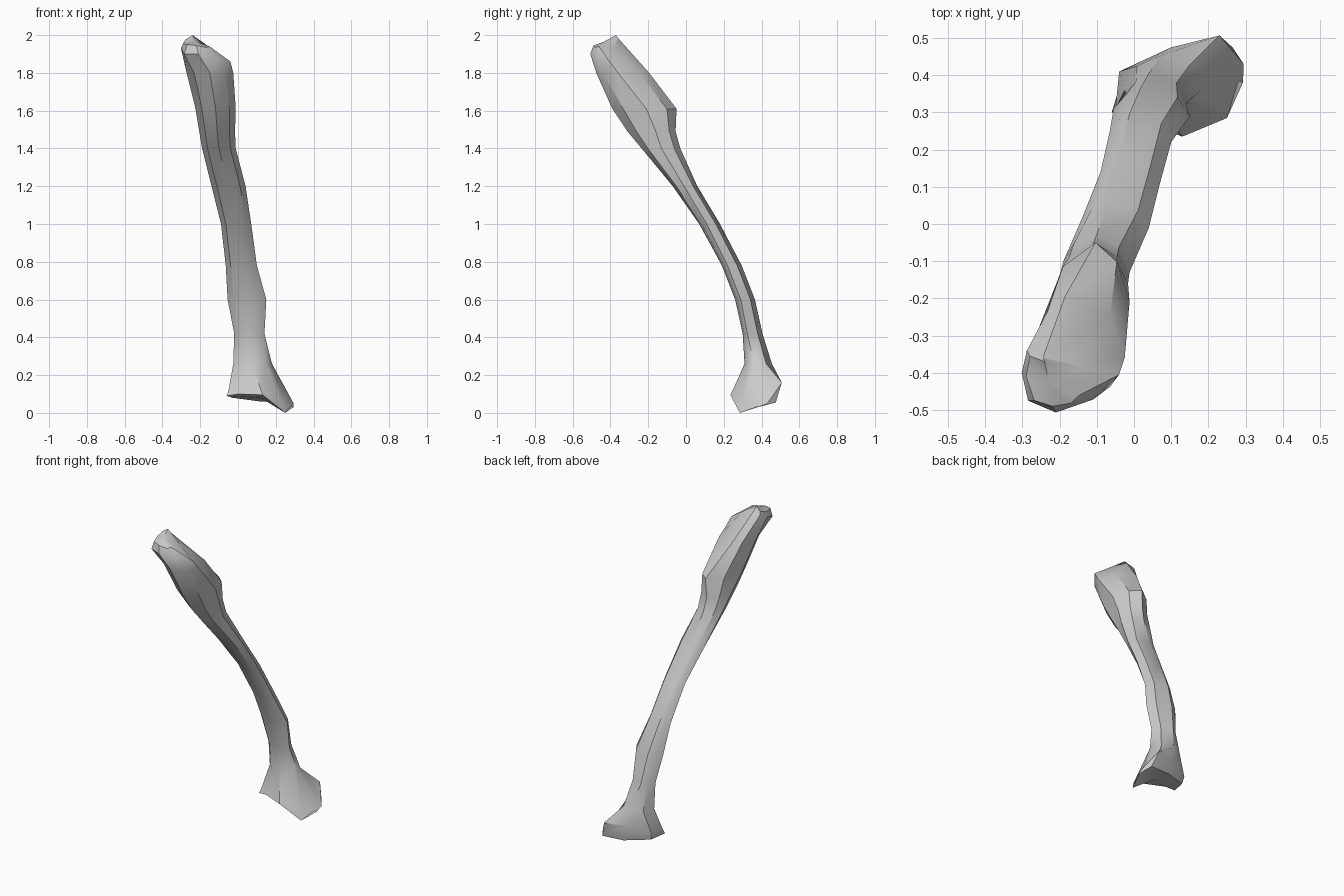
import bpy, bmesh
from mathutils import Vector

# Every ring has eight points, ordered E, NE, N, NW, W, SW, S, SE
lower_rim = [(.293, .38, .03), (.265, .475, .055), (.12, .465, .06), (-.03, .40, .08),
             (-.06, .30, .09), (.0, .285, .10), (.13, .235, .095), (.25, .285, .0)]
upper_rim = [(.295, .43, .05), (.23, .507, .16), (.10, .475, .16), (-.04, .41, .125),
             (-.05, .31, .12), (.0, .295, .13), (.12, .25, .125), (.245, .29, .035)]
head_rim = [(-.04, -.405, 1.86), (-.135, -.385, 1.925), (-.245, -.36, 1.985), (-.288, -.34, 1.955),
            (-.302, -.40, 1.93), (-.285, -.475, 1.90), (-.21, -.507, 1.90), (-.11, -.472, 1.875)]
head_top = [(-.15, -.462, 1.94), (-.205, -.43, 1.958), (-.24, -.37, 2.0), (-.28, -.355, 1.975),
            (-.29, -.41, 1.955), (-.268, -.475, 1.95), (-.22, -.49, 1.945), (-.17, -.482, 1.935)]

# Shaft sections: z, x min, x max, y front, y back, y of left edge, y of right edge,
# sideways shift of the back ridge
shaft = [(.26, -.025, .18, .31, .455, .36, .36, 0),
         (.42, -.02, .14, .30, .405, .34, .325, -.02),
         (.60, -.055, .15, .26, .365, .31, .29, -.03),
         (.78, -.065, .10, .19, .295, .25, .22, -.03),
         (1.0, -.09, .07, .07, .18, .14, .11, -.03),
         (1.2, -.14, .04, -.07, .06, .015, -.01, -.02),
         (1.4, -.19, -.012, -.235, -.03, -.10, -.13, 0),
         (1.49, -.205, -.016, -.31, -.055, -.16, -.16, 0),
         (1.61, -.225, -.012, -.39, -.05, -.25, -.21, .015),
         (1.80, -.272, -.025, -.475, -.195, -.32, -.36, -.037)]


def section(z, x0, x1, y0, y1, yw, ye, ridge):
    """Eight-sided horizontal section with shifted side edges and back ridge."""
    xm, k = (x0 + x1) / 2, .68
    xe, xw = xm + (x1 - xm) * k, xm + (x0 - xm) * k
    return [(x1, ye, z), (xe, ye + (y1 - ye) * k, z), (xm + ridge, y1, z), (xw, yw + (y1 - yw) * k, z),
            (x0, yw, z), (xw, yw + (y0 - yw) * k, z), (xm, y0, z), (xe, ye + (y0 - ye) * k, z)]


rings = [lower_rim, upper_rim] + [section(*s) for s in shaft] + [head_rim, head_top]
bm = bmesh.new()
loops = [[bm.verts.new(p) for p in r] for r in rings]

# Skin between neighbouring rings
for a, b in zip(loops, loops[1:]):
    for i in range(8):
        j = (i + 1) % 8
        bm.faces.new((a[i], a[j], b[j], b[i]))


# End caps: shallow hollow below, rounded head above
def cap(loop, lift):
    mid = sum((v.co for v in loop), Vector()) / 8 + Vector((0, 0, lift))
    c = bm.verts.new(mid)
    for i in range(8):
        bm.faces.new((loop[i], loop[(i + 1) % 8], c))


cap(loops[0], .015)
cap(loops[-1], .008)
bmesh.ops.recalc_face_normals(bm, faces=bm.faces[:])

mesh = bpy.data.meshes.new("long_bone")
bm.to_mesh(mesh)
bm.free()
bone = bpy.data.objects.new("long_bone", mesh)
bpy.context.collection.objects.link(bone)

mat = bpy.data.materials.new("pale_grey")
mat.diffuse_color = (.6, .6, .6, 1)
mesh.materials.append(mat)

bpy.context.view_layer.objects.active = bone
bone.select_set(True)
bpy.ops.object.shade_smooth_by_angle(angle=.6)
